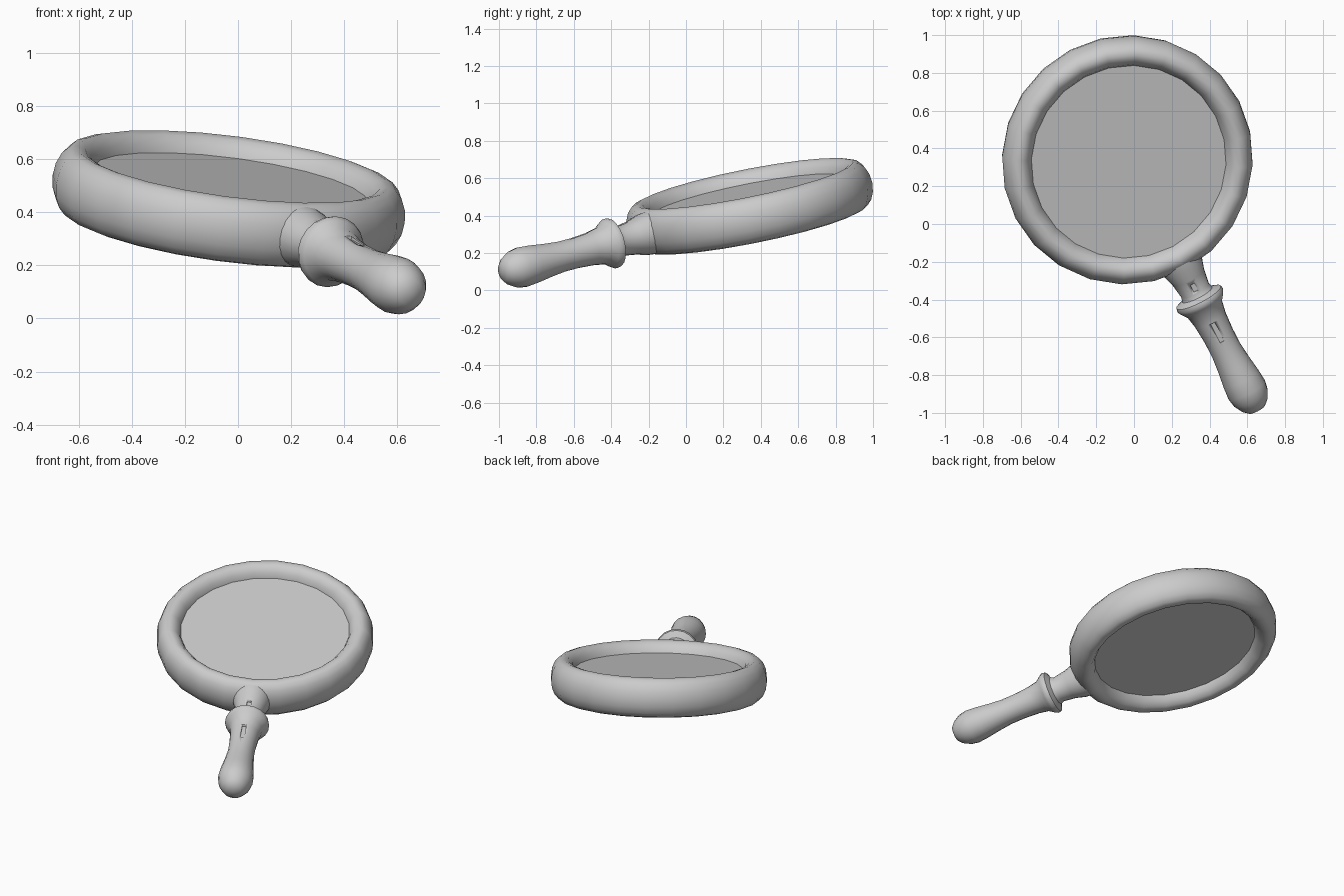
import bpy, bmesh, math
from mathutils import Matrix, Vector

if "Cube" in bpy.data.objects:
    bpy.data.objects.remove(bpy.data.objects["Cube"])

# Tilted frame shared by all parts: local x runs down the handle, local z is the lens axis
normal = Vector((0.13, -0.20, 1)).normalized()
along = Vector((0.465, -0.885, 0))
along = (along - normal * along.dot(normal)).normalized()
side = normal.cross(along)
frame = Matrix.Translation((-0.035, 0.34, 0.45)) @ Matrix((along, side, normal)).transposed().to_4x4()


def finish(name, bm, smooth_angle=40):
    bmesh.ops.recalc_face_normals(bm, faces=bm.faces)
    mesh = bpy.data.meshes.new(name)
    bm.to_mesh(mesh)
    bm.free()
    ob = bpy.data.objects.new(name, mesh)
    bpy.context.collection.objects.link(ob)
    ob.matrix_world = frame
    bpy.ops.object.select_all(action='DESELECT')
    ob.select_set(True)
    bpy.context.view_layer.objects.active = ob
    bpy.ops.object.shade_smooth_by_angle(angle=math.radians(smooth_angle))
    return ob


def lathe(profile, axis, steps, closed=False):
    """Revolve a profile of 3D points about an axis through the local origin."""
    bm = bmesh.new()
    verts = [bm.verts.new(p) for p in profile]
    pairs = list(zip(verts, verts[1:] + (verts[:1] if closed else [])))
    if not closed:
        pairs = pairs[:len(verts) - 1]
    edges = [bm.edges.new(p) for p in pairs]
    bmesh.ops.spin(bm, geom=verts + edges, cent=(0, 0, 0), axis=axis,
                   angle=math.tau, steps=steps)
    bmesh.ops.remove_doubles(bm, verts=bm.verts, dist=0.0005)
    return bm


# Rounded rim, an oval section swept in 24 sides
oval = [(0.590 + 0.079 * math.cos(t), 0, 0.125 * math.sin(t))
        for t in (math.tau * i / 16 for i in range(16))]
finish("lens_rim", lathe(oval, (0, 0, 1), 24, closed=True), 60)

# Flat lens held inside the rim
bm = bmesh.new()
bmesh.ops.create_cone(bm, cap_ends=True, segments=24, radius1=0.56, radius2=0.56, depth=0.11)
finish("lens", bm)

# Turned handle: neck flare, collar, grip, domed end (distance from lens centre, radius)
grip = [(0.60, 0), (0.60, 0.118), (0.66, 0.112), (0.72, 0.094), (0.80, 0.082), (0.825, 0.090),
        (0.842, 0.132), (0.862, 0.137), (0.882, 0.126), (0.915, 0.102), (0.98, 0.090),
        (1.08, 0.083), (1.17, 0.083), (1.26, 0.092), (1.34, 0.103), (1.41, 0.109),
        (1.46, 0.100), (1.505, 0.075), (1.530, 0.048), (1.540, 0)]
handle = finish("handle", lathe([(d, 0, r) for d, r in grip], (1, 0, 0), 20), 50)

# Shallow slots cut along the top of the neck and grip
for name, d, z, length in (("neck_slot", 0.765, 0.090, 0.045), ("grip_slot", 1.04, 0.089, 0.115)):
    bm = bmesh.new()
    bmesh.ops.create_cube(bm, size=1, matrix=Matrix.Translation((d, 0, z))
                          @ Matrix.Diagonal((length, 0.025, 0.026, 1)))
    cutter = finish(name + "_cutter", bm)
    cutter.hide_render = True
    cutter.hide_set(True)
    cut = handle.modifiers.new(name, 'BOOLEAN')
    cut.operation = 'DIFFERENCE'
    cut.object = cutter
